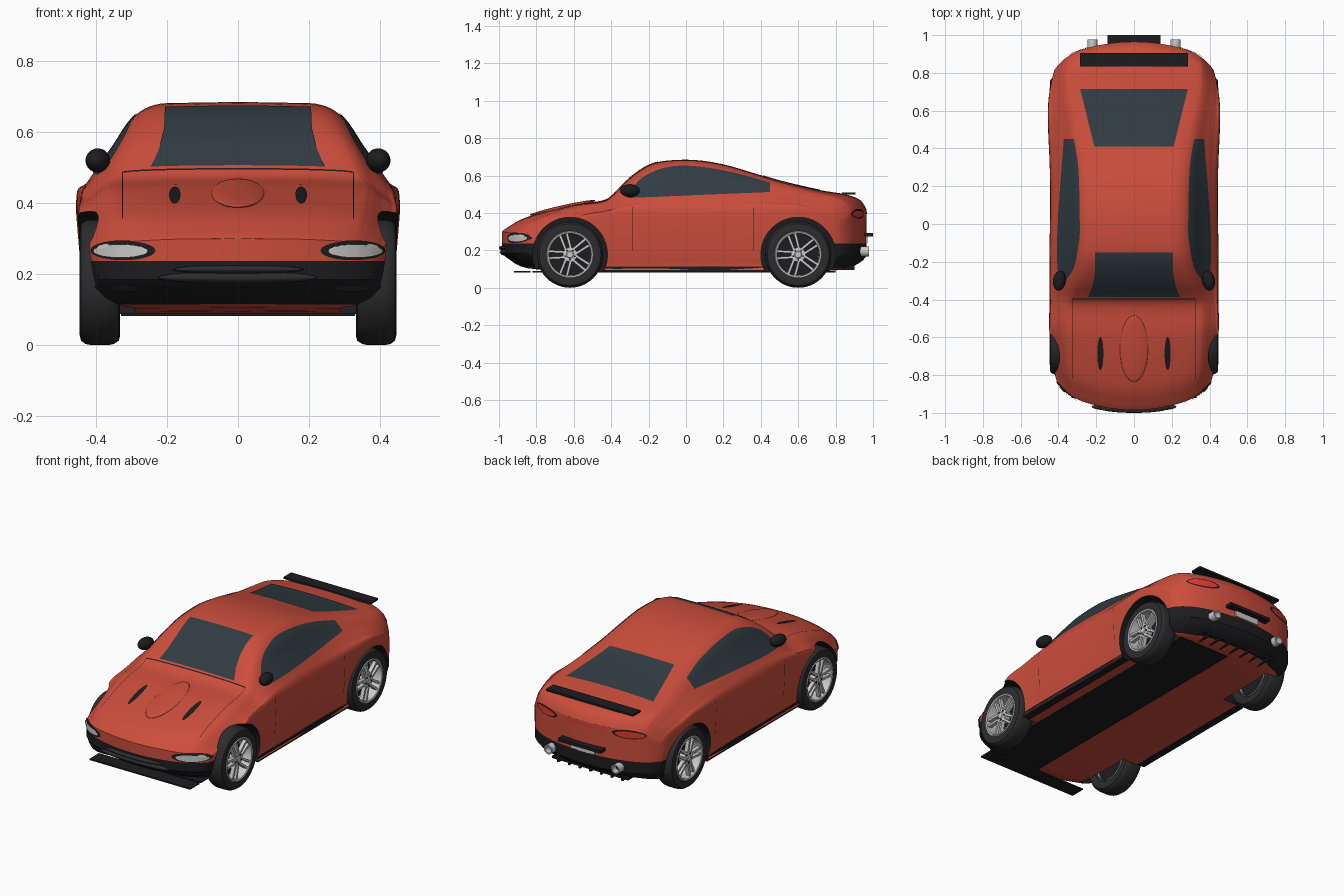
import bpy, bmesh, math
from mathutils import Vector
from mathutils.bvhtree import BVHTree

if "Cube" in bpy.data.objects:
    bpy.data.objects.remove(bpy.data.objects["Cube"])

def material(name, r, g, b):
    m = bpy.data.materials.new(name)
    m.diffuse_color = (r, g, b, 1)
    m.use_nodes = True
    m.node_tree.nodes["Principled BSDF"].inputs["Base Color"].default_value = m.diffuse_color
    return m

RED = material("red_paint", 0.60, 0.075, 0.045)
DARK = material("black_trim", 0.012, 0.012, 0.014)
GLASS = material("tinted_glass", 0.03, 0.045, 0.055)
RUBBER = material("rubber", 0.025, 0.025, 0.027)
METAL = material("light_metal", 0.55, 0.55, 0.56)
LENS = material("clear_lens", 0.8, 0.82, 0.82)
TAIL = material("tail_lens", 0.75, 0.04, 0.03)

def finish(name, bm, mats, angle=35):
    bmesh.ops.remove_doubles(bm, verts=bm.verts, dist=1e-5)
    bmesh.ops.recalc_face_normals(bm, faces=bm.faces)
    me = bpy.data.meshes.new(name)
    bm.to_mesh(me)
    bm.free()
    ob = bpy.data.objects.new(name, me)
    bpy.context.collection.objects.link(ob)
    for m in mats:
        me.materials.append(m)
    smooth(ob, angle)
    return ob

def smooth(ob, angle=35):
    bpy.ops.object.select_all(action='DESELECT')
    ob.select_set(True)
    bpy.context.view_layer.objects.active = ob
    bpy.ops.object.shade_smooth_by_angle(angle=math.radians(angle))

def add_grid(bm, rows):
    vs = [[bm.verts.new(p) for p in row] for row in rows]
    for a, b in zip(vs, vs[1:]):
        for i in range(len(a) - 1):
            bm.faces.new((a[i], a[i + 1], b[i + 1], b[i]))

def box(name, lo, hi, mat):
    bm = bmesh.new()
    bmesh.ops.create_cube(bm, size=1)
    for v in bm.verts:
        v.co = [(l + h) / 2 + c * (h - l) for l, h, c in zip(lo, hi, v.co)]
    return finish(name, bm, [mat])

def ellipsoid(name, loc, scale, mat, rot=(0, 0, 0)):
    bm = bmesh.new()
    bmesh.ops.create_uvsphere(bm, u_segments=32, v_segments=16, radius=1)
    ob = finish(name, bm, [mat], 60)
    ob.location, ob.scale, ob.rotation_euler = loc, scale, rot
    return ob

def lathe(name, profile, loc, mat, axis='x', n=48):
    # profile of (radius, offset) spun about the x or y axis
    rows = []
    for k in range(n + 1):
        c, s = math.cos(2 * math.pi * k / n), math.sin(2 * math.pi * k / n)
        rows.append([(o, r * c, r * s) if axis == 'x' else (r * c, o, r * s) for r, o in profile])
    bm = bmesh.new()
    add_grid(bm, rows)
    bmesh.ops.dissolve_degenerate(bm, edges=bm.edges, dist=1e-6)
    ob = finish(name, bm, [mat])
    ob.location = loc
    return ob

def spline(pts, per):
    # Catmull-Rom through points of any dimension
    out = []
    pts = [Vector(p) for p in pts]
    for i in range(len(pts) - 1):
        p0, p1, p2, p3 = pts[max(i - 1, 0)], pts[i], pts[i + 1], pts[min(i + 2, len(pts) - 1)]
        for k in range(per):
            t = k / per
            out.append(0.5 * (2 * p1 + (p2 - p0) * t + (2 * p0 - 5 * p1 + 4 * p2 - p3) * t * t
                              + (3 * p1 - p0 - 3 * p2 + p3) * t ** 3))
    return out + [pts[-1]]

# Body stations: y, top z, roof half width, half width, shoulder z, bottom z
STATIONS = [
    (-.985, .30, .30, .405, .27, .185), (-.95, .325, .31, .42, .28, .155), (-.85, .378, .33, .438, .31, .105),
    (-.6, .445, .34, .45, .37, .09), (-.45, .466, .34, .447, .39, .09), (-.39, .50, .31, .445, .40, .09),
    (-.3, .588, .27, .445, .41, .09), (-.2, .655, .24, .445, .41, .09), (-.1, .68, .235, .445, .41, .09),
    (.05, .683, .235, .442, .41, .09), (.2, .66, .235, .442, .41, .09), (.35, .617, .25, .446, .415, .09),
    (.5, .572, .28, .453, .42, .09), (.7, .525, .325, .455, .42, .09), (.85, .50, .34, .45, .40, .10),
    (.93, .47, .34, .435, .38, .135), (.965, .42, .33, .42, .34, .17)]

def warp(x, y):
    # round the nose and tail in plan
    w = min(max((abs(y) - .45) / .52, 0), 1)
    w = w * w * (3 - 2 * w)
    drop = .6 * x * x + 60 * x ** 8
    return y + w * drop if y < 0 else y - .9 * w * drop

def half_section(st):
    y, zt, wr, w, zs, zb = st
    z1 = zt - .008
    pts = [(0, zt), (wr * .6, zt - .002), (wr, z1)]
    pts += [(wr + (w - wr) * a, z1 + (zs - z1) * b) for a, b in ((.3, .14), (.57, .45), (.84, .74))]
    pts += [(w, zs), (w - .003, zs + (zb - zs) * .5), (w - .018, zs + (zb - zs) * .9), (w - .05, zb), (0, zb)]
    return [(max(p.x, 0), p.y) for p in spline([(a, b, 0) for a, b in pts], 5)]

bm = bmesh.new()
stations = spline(STATIONS, 4)
for sx in (1, -1):
    add_grid(bm, [[(sx * x, warp(x, st[0]), z) for x, z in half_section(st)] for st in stations])
for st in (stations[0], stations[-1]):
    add_grid(bm, [[(x * j / 12, warp(abs(x * j / 12), st[0]), z) for j in range(-12, 13)]
                  for x, z in half_section(st)])
bmesh.ops.remove_doubles(bm, verts=bm.verts, dist=1e-5)
bmesh.ops.dissolve_degenerate(bm, edges=bm.edges, dist=1e-6)
bmesh.ops.recalc_face_normals(bm, faces=bm.faces)
for co, no in (((0, 0, .237), (0, 0, 1)), ((0, -.7, 0), (0, 1, 0)), ((0, .7, 0), (0, 1, 0))):
    bmesh.ops.bisect_plane(bm, geom=bm.verts[:] + bm.edges[:] + bm.faces[:], plane_co=co, plane_no=no)
for f in bm.faces:
    c = f.calc_center_median()
    f.material_index = int(c.z < .237 and abs(c.y) > .7 and f.normal.z > -.9)
surface = BVHTree.FromBMesh(bm)
body = finish("car_body", bm, [RED, DARK], 40)

# Wheel arches cut from the body
WHEELS = [(sx, y) for sx in (1, -1) for y in (-.62, .60)]
for sx, y in WHEELS:
    cut = lathe("arch_cutter", [(0, .29), (.2, .29), (.2, .6), (0, .6)], (0, y, .177), DARK, n=64)
    cut.scale.x = sx
    bpy.context.view_layer.objects.active = cut
    bpy.ops.object.transform_apply(location=True, scale=True)
    cut.hide_render = True
    b = bmesh.new()
    b.from_mesh(cut.data)
    bmesh.ops.recalc_face_normals(b, faces=b.faces)
    b.to_mesh(cut.data)
    b.free()
    mod = body.modifiers.new("arch", 'BOOLEAN')
    mod.operation, mod.solver, mod.object = 'DIFFERENCE', 'EXACT', cut
    mod.material_mode = 'TRANSFER'
    bpy.context.view_layer.objects.active = body
    bpy.ops.object.modifier_apply(modifier=mod.name)
    bpy.data.objects.remove(cut)
smooth(body, 40)

# Panels projected onto the body between two edge polylines
VIEWS = {'right': lambda a, b: ((2, a, b), (-1, 0, 0)), 'left': lambda a, b: ((-2, a, b), (1, 0, 0)),
         'front': lambda a, b: ((a, -2, b), (0, 1, 0)), 'rear': lambda a, b: ((a, 2, b), (0, -1, 0)),
         'top': lambda a, b: ((a, b, 2), (0, 0, -1))}

def panel(name, view, edge_a, edge_b, mat, off=.003, n=32, m=12):
    def at(pts, t):
        u = t * (len(pts) - 1)
        i = min(int(u), len(pts) - 2)
        return Vector(pts[i]).lerp(Vector(pts[i + 1]), u - i)
    rows = []
    for j in range(m + 1):
        row = []
        for i in range(n + 1):
            q = at(edge_a, i / n).lerp(at(edge_b, i / n), j / m)
            o, d = (Vector(v) for v in VIEWS[view](q.x, q.y))
            hit, nor = surface.ray_cast(o, d)[:2]
            if hit is None:
                hit, nor = surface.find_nearest(o + d * 1.1)[:2]
            row.append(hit + (nor if nor.dot(d) < 0 else -nor) * off)
        rows.append(row)
    b = bmesh.new()
    add_grid(b, rows)
    return finish(name, b, [mat], 60)

def oval(name, view, cx, cy, a, b, mat, off=.003):
    arc = [(math.cos(math.pi * k / 24), math.sin(math.pi * k / 24)) for k in range(25)]
    panel(name, view, [(cx + a * c, cy - b * s) for c, s in arc],
          [(cx + a * c, cy + b * s) for c, s in arc], mat, off, 24, 8)

def seam(name, view, p, q, w=.0025):
    d = (Vector(q) - Vector(p)).normalized().orthogonal() * w / 2
    panel(name, view, [Vector(p) - d, Vector(q) - d], [Vector(p) + d, Vector(q) + d], DARK, .0015, 24, 1)

# Glass
shield = [(.245, -.385), (.222, -.335), (.208, -.27), (.205, -.15)]
panel("windshield", 'top', [(-x, y) for x, y in shield], shield, GLASS)
panel("rear_window", 'top', [(-.21, .41), (-.285, .715)], [(.21, .41), (.285, .715)], GLASS)
low = [(-.31, .478), (-.1, .487), (.1, .496), (.28, .503), (.45, .51)]
high = [p.xy for p in spline([(-.31, .50, 0), (-.23, .59, 0), (-.1, .643, 0), (.05, .648, 0),
                              (.25, .615, 0), (.45, .56, 0)], 5)]
for side in ('left', 'right'):
    panel(side + "_side_window", side, low, high, GLASS)
    seam(side + "_door_front_seam", side, (-.285, .2), (-.285, .43))
    seam(side + "_door_rear_seam", side, (.36, .2), (.36, .43))

# Hood details
seam("hood_rear_seam", 'top', (-.325, -.395), (.325, -.395), .005)
ellipsoid("hood_bulge", (0, -.66, .428), (.075, .18, .013), RED, (.22, 0, 0))
for sx in (1, -1):
    seam("hood_side_seam", 'top', (sx * .325, -.395), (sx * .325, -.82))
    oval("hood_vent", 'top', sx * .178, -.685, .016, .088, DARK)
    # Lamps
    oval("headlight_rim", 'front', sx * .322, .266, .09, .027, DARK)
    oval("headlight", 'front', sx * .328, .265, .075, .019, LENS, .007)
    oval("fog_light", 'front', sx * .32, .16, .05, .008, RUBBER)
    oval("tail_light_rim", 'rear', sx * .27, .395, .09, .025, DARK)
    oval("tail_light", 'rear', sx * .275, .395, .078, .019, TAIL, .006)
    # Mirror, exhaust and sill
    ellipsoid("door_mirror", (sx * .395, -.3, .52), (.034, .053, .034), DARK, (0, 0, sx * .15))
    lathe("exhaust", [(0, .88), (.027, .88), (.027, .978), (.02, .978), (.02, .94), (0, .94)],
          (sx * .22, 0, .195), METAL, 'y', 24)
    box("sill", (min(sx * .39, sx * .432), -.43, .085), (max(sx * .39, sx * .432), .42, .115), DARK)
oval("tail_strip", 'rear', 0, .40, .14, .006, TAIL)

# Bumper and aero parts
ellipsoid("grille_lower", (0, -.968, .19), (.225, .026, .018), RUBBER)
ellipsoid("grille_upper", (0, -.974, .213), (.185, .026, .013), RUBBER)
box("front_splitter", (-.33, -.92, .082), (.33, -.832, .09), DARK)
box("spoiler", (-.285, .835, .498), (.285, .905, .51), DARK)
box("plate_holder", (-.14, .94, .275), (.14, 1.0, .293), DARK)
box("plate", (-.08, .95, .24), (.08, .97, .274), LENS)
box("diffuser", (-.25, .79, .108), (.25, .90, .12), DARK)
for i in range(7):
    x = -.21 + i * .07
    box("diffuser_fin", (x - .005, .79, .095), (x + .005, .90, .12), DARK)
box("underpan", (0, -.82, .083), (.33, .8, .089), DARK)

# Wheels
for sx, y in WHEELS:
    parts = [lathe("tire", [(.122, .34), (.15, .332), (.165, .336), (.174, .35), (.177, .365), (.177, .415),
                            (.174, .43), (.165, .442), (.15, .446), (.124, .442), (.12, .40)], (0, y, .177), RUBBER),
             lathe("rim", [(.126, .443), (.122, .447), (.114, .444), (.11, .40), (.11, .34)], (0, y, .177), METAL),
             lathe("brake_disc", [(0, .37), (.11, .37), (.11, .36), (0, .36)], (0, y, .177), DARK),
             lathe("hub", [(0, .442), (.016, .442), (.02, .437), (.038, .435), (.038, .40), (0, .40)],
                   (0, y, .177), METAL)]
    for k in range(5):
        a = math.pi / 2 + k * math.tau / 5
        for t in (-1, 1):
            sp = box("spoke", (.415, -.0065, .02), (.437, .0065, .116), METAL)
            sp.location = (0, y + t * .012 * math.cos(a), .177 + t * .012 * math.sin(a))
            sp.rotation_euler.x = a - t * .06
            parts.append(sp)
        b = a + math.pi / 5
        parts.append(lathe("wheel_bolt", [(0, .44), (.005, .44), (.005, .43), (0, .43)],
                           (0, y + .027 * math.cos(b), .177 + .027 * math.sin(b)), DARK, n=8))
    for p in parts:
        if sx < 0:
            p.data.transform(((-1, 0, 0, 0), (0, 1, 0, 0), (0, 0, 1, 0), (0, 0, 0, 1)))
            p.data.flip_normals()
